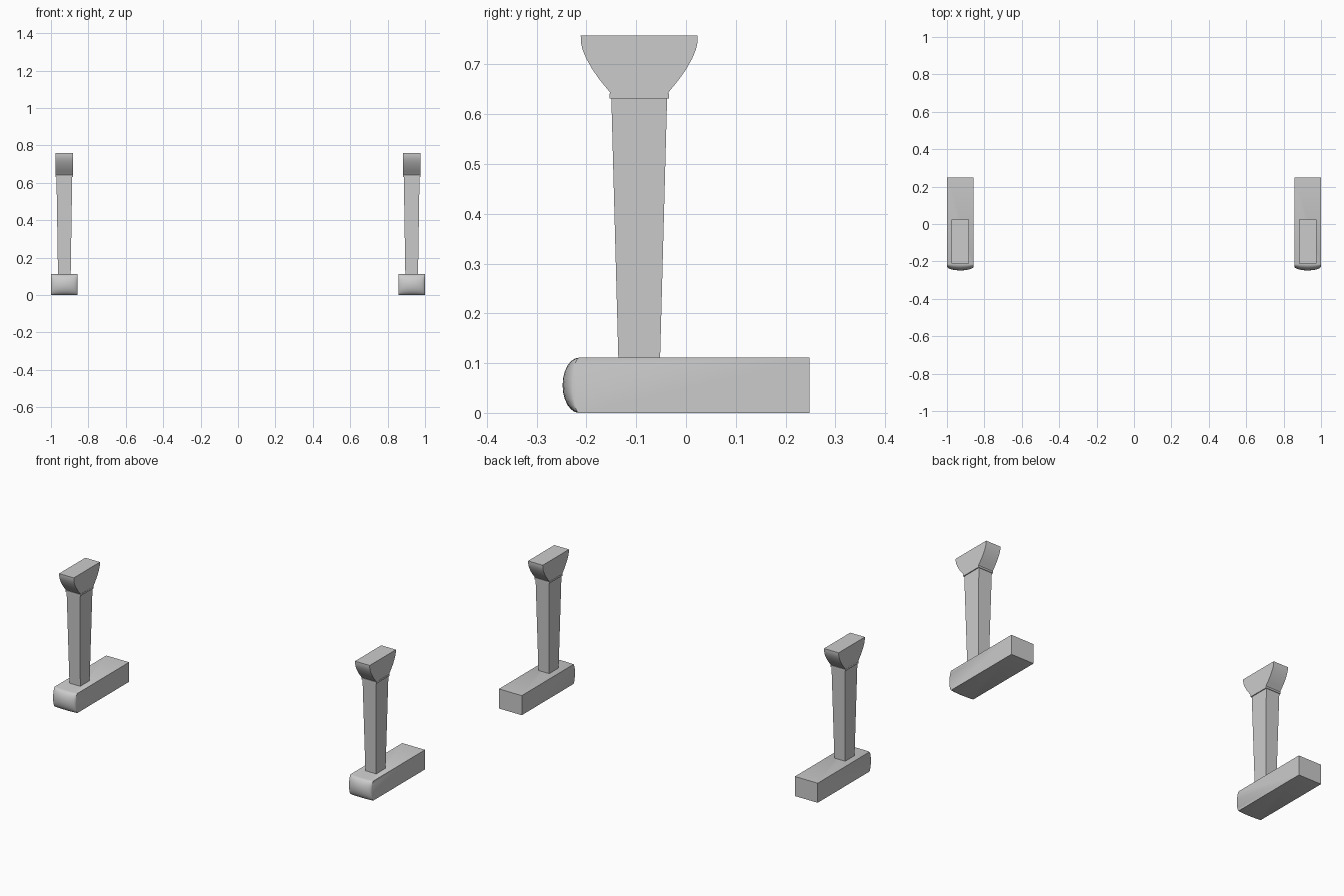
import bpy, math

if "Cube" in bpy.data.objects:
    bpy.data.objects.remove(bpy.data.objects["Cube"])

CX, CY = 0.9285, -0.094   # centre line of a leg


def make(name, verts, faces, smooth=False):
    # The part and its mirrored twin on the other side
    for side, sx in (("left", -1), ("right", 1)):
        me = bpy.data.meshes.new(f"{side}_{name}")
        fs = faces if sx > 0 else [f[::-1] for f in faces]
        me.from_pydata([(sx * x, y, z) for x, y, z in verts], [], fs)
        ob = bpy.data.objects.new(f"{side}_{name}", me)
        bpy.context.collection.objects.link(ob)
        if smooth:
            bpy.ops.object.select_all(action='DESELECT')
            ob.select_set(True)
            bpy.context.view_layer.objects.active = ob
            bpy.ops.object.shade_smooth_by_angle(angle=math.radians(32))


def stack(name, rings, smooth=False):
    # Closed stack of rectangles given as (half x, half y, z)
    verts, faces = [], [(3, 2, 1, 0)]
    for hx, hy, z in rings:
        verts += [(CX + a * hx, CY + b * hy, z)
                  for a, b in ((-1, -1), (1, -1), (1, 1), (-1, 1))]
    for r in range(len(rings) - 1):
        for i in range(4):
            j = (i + 1) % 4
            faces.append((4*r + i, 4*r + j, 4*r + 4 + j, 4*r + 4 + i))
    n = len(verts)
    faces.append((n - 4, n - 3, n - 2, n - 1))
    make(name, verts, faces, smooth)


def foot():
    # Long block with a pillowed front end
    n, hx, h, yb = 12, 0.0715, 0.111, 0.248
    verts, faces = [], []
    for j in range(n + 1):
        v = -math.cos(math.pi * j / n)
        for i in range(n + 1):
            u = -math.cos(math.pi * i / n)
            bulge = math.sqrt(max(0, 1 - v * v)) * (0.012 + 0.021 * math.sqrt(max(0, 1 - u * u)))
            verts.append((CX + u * hx, -0.215 - bulge, h * (v + 1) / 2))
    w = n + 1
    for j in range(n):
        for i in range(n):
            a = j * w + i
            faces.append((a, a + 1, a + w + 1, a + w))
    b = len(verts)
    verts += [(CX - hx, yb, 0), (CX + hx, yb, 0), (CX + hx, yb, h), (CX - hx, yb, h)]
    faces.append((b + 1, b, b + 3, b + 2))                                  # back
    faces.append(tuple([b, b + 1] + list(range(n, -1, -1))))                # bottom
    faces.append(tuple(list(range(n * w, n * w + w)) + [b + 2, b + 3]))     # top
    faces.append(tuple([b + 1, b + 2] + [j * w + n for j in range(n, -1, -1)]))
    faces.append(tuple([b + 3, b] + [j * w for j in range(n + 1)]))
    make("foot", verts, faces, True)


foot()

# Tapered post, thin collar and flared top bracket
stack("post", [(0.034, 0.042, 0.111), (0.042, 0.056, 0.632)])
stack("collar", [(0.047, 0.060, 0.632), (0.047, 0.060, 0.642)])
flare = [(0.642, 0.0575), (0.650, 0.0635), (0.660, 0.072), (0.672, 0.0815),
         (0.690, 0.094), (0.712, 0.1065), (0.730, 0.114), (0.745, 0.1172), (0.758, 0.1175)]
stack("top_bracket", [(0.046, hy, z) for z, hy in flare], True)
